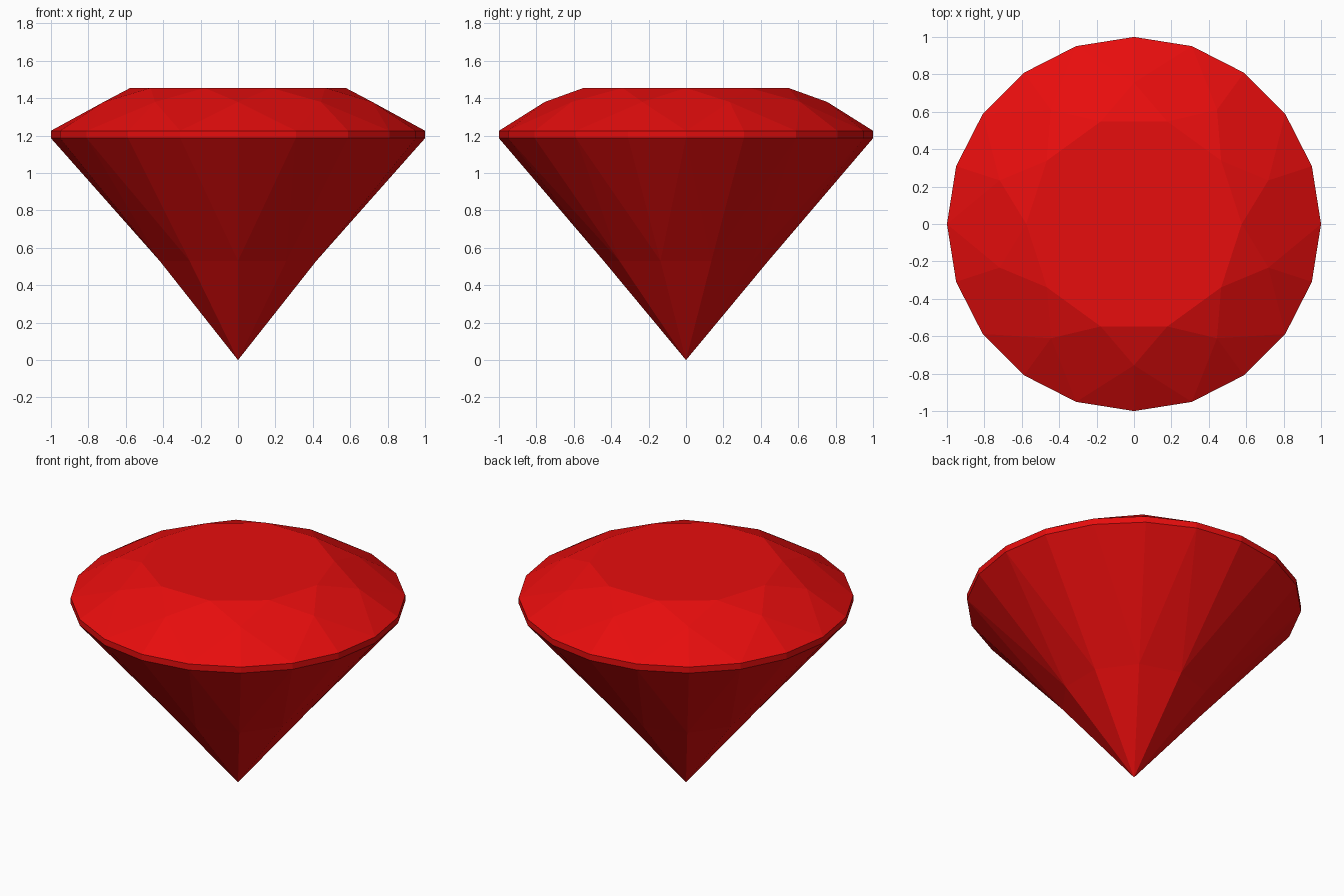
import bpy, bmesh
from math import cos, sin, pi

if "Cube" in bpy.data.objects:
    bpy.data.objects.remove(bpy.data.objects["Cube"])

N = 10  # facet groups around the stone
bm = bmesh.new()


def ring(count, radius, z, offset=0.0):
    """Evenly spaced vertices on a circle."""
    return [bm.verts.new((radius * cos(2 * pi * i / count + offset),
                          radius * sin(2 * pi * i / count + offset), z))
            for i in range(count)]


half = pi / N
table = ring(N, 0.576, 1.455)
crown = ring(N, 0.755, 1.38, half)
girdle_top = ring(2 * N, 1.0, 1.226)
girdle_low = ring(2 * N, 1.0, 1.186)
pavilion = ring(N, 0.44, 0.53, half)
culet = bm.verts.new((0, 0, 0))

# flat table on top
bm.faces.new(table)

for i in range(N):
    j = (i + 1) % N
    a, b, c = 2 * i, 2 * i + 1, (2 * i + 2) % (2 * N)
    # crown: star, kite and upper girdle facets
    bm.faces.new((table[i], crown[i], table[j]))
    bm.faces.new((table[i], crown[i - 1], girdle_top[a], crown[i]))
    bm.faces.new((crown[i], girdle_top[a], girdle_top[b]))
    bm.faces.new((crown[i], girdle_top[b], girdle_top[c]))
    # girdle band
    for p, q in ((a, b), (b, c)):
        bm.faces.new((girdle_top[p], girdle_low[p], girdle_low[q], girdle_top[q]))
    # pavilion: lower girdle facets, then the main facets down to the point
    bm.faces.new((pavilion[i], girdle_low[b], girdle_low[a]))
    bm.faces.new((pavilion[i], girdle_low[c], girdle_low[b]))
    bm.faces.new((pavilion[i - 1], pavilion[i], girdle_low[a]))
    bm.faces.new((pavilion[i - 1], culet, pavilion[i]))

bmesh.ops.recalc_face_normals(bm, faces=bm.faces)
mesh = bpy.data.meshes.new("cut_gem")
bm.to_mesh(mesh)
bm.free()

# red stone colour
red = bpy.data.materials.new("red_stone")
red.diffuse_color = (0.8, 0.004, 0.004, 1)
red.use_nodes = True
red.node_tree.nodes["Principled BSDF"].inputs["Base Color"].default_value = red.diffuse_color
mesh.materials.append(red)

gem = bpy.data.objects.new("cut_gem", mesh)
bpy.context.collection.objects.link(gem)
